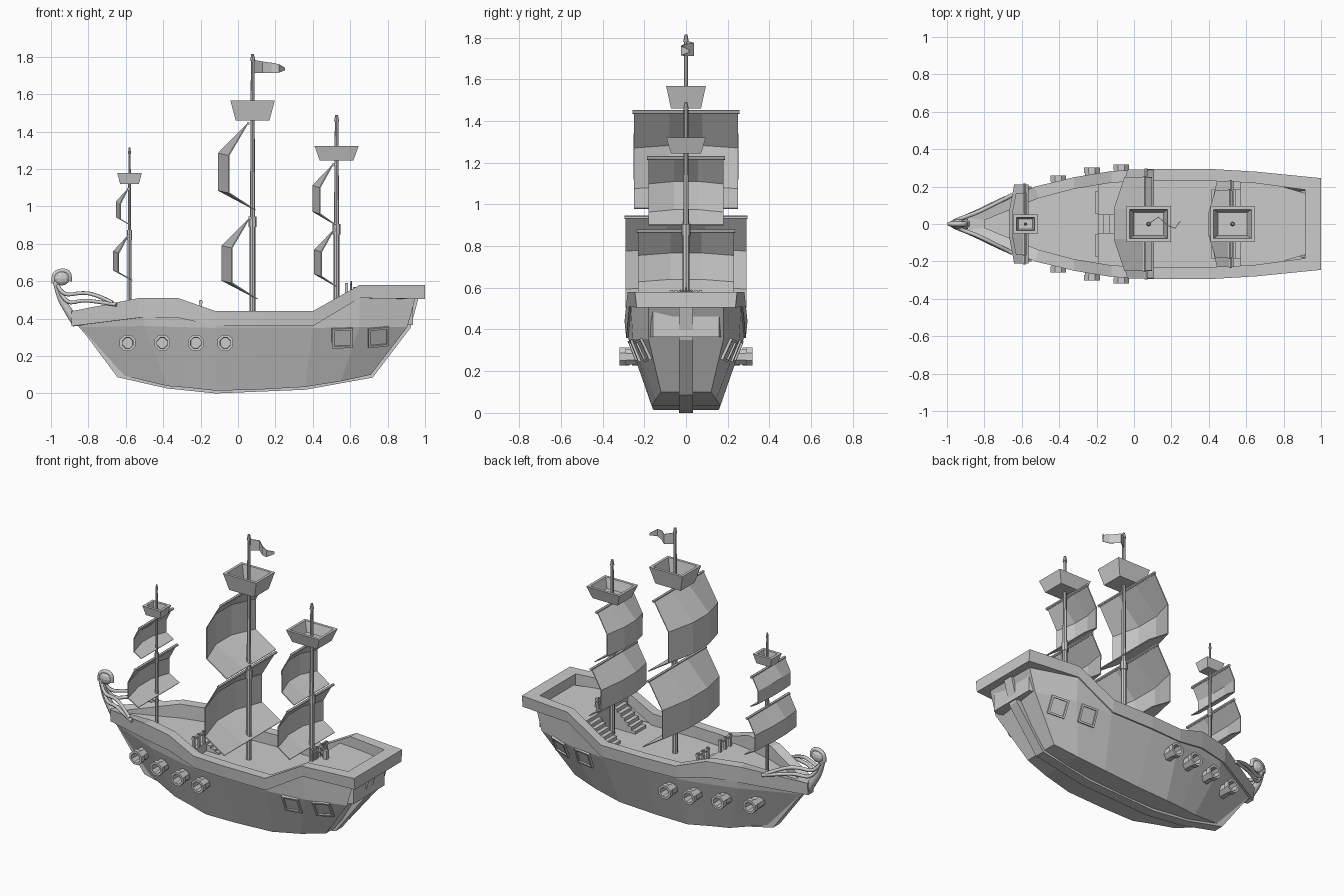
import bpy, bmesh, math
from mathutils import Vector, Matrix
from mathutils.bvhtree import BVHTree

if "Cube" in bpy.data.objects:
    bpy.data.objects.remove(bpy.data.objects["Cube"])


def finish(name, bm):
    bmesh.ops.recalc_face_normals(bm, faces=bm.faces)
    me = bpy.data.meshes.new(name)
    bm.to_mesh(me)
    bm.free()
    ob = bpy.data.objects.new(name, me)
    bpy.context.collection.objects.link(ob)
    return ob


def loft(name, rings, loop=False, ring_closed=True):
    """Skin equal-length rings; loop joins last to first, otherwise ends are capped."""
    bm = bmesh.new()
    vs = [[bm.verts.new(p) for p in r] for r in rings]
    n, m = len(vs), len(vs[0])
    for i in range(n if loop else n - 1):
        a, b = vs[i], vs[(i + 1) % n]
        for j in range(m if ring_closed else m - 1):
            k = (j + 1) % m
            bm.faces.new((a[j], a[k], b[k], b[j]))
    if not loop and m > 2:
        bm.faces.new(vs[0])
        bm.faces.new(vs[-1])
    return finish(name, bm)


def boxes(name, specs):
    """One object from boxes given as (x0, x1, y0, y1, z0, z1)."""
    bm = bmesh.new()
    for x0, x1, y0, y1, z0, z1 in specs:
        mat = Matrix.LocRotScale(Vector(((x0 + x1) / 2, (y0 + y1) / 2, (z0 + z1) / 2)), None,
                                 Vector((x1 - x0, y1 - y0, z1 - z0)))
        bmesh.ops.create_cube(bm, size=1, matrix=mat)
    return finish(name, bm)


def rod(name, a, b, r, r2=None, sides=8):
    a, b = Vector(a), Vector(b)
    d = b - a
    bm = bmesh.new()
    mat = Matrix.Translation((a + b) / 2) @ d.to_track_quat('Z', 'Y').to_matrix().to_4x4()
    bmesh.ops.create_cone(bm, cap_ends=True, segments=sides, radius1=r,
                          radius2=r if r2 is None else r2, depth=d.length, matrix=mat)
    return finish(name, bm)


def bar(name, pts, r, radii=None):
    cu = bpy.data.curves.new(name, 'CURVE')
    cu.dimensions = '3D'
    cu.bevel_depth = r
    cu.bevel_resolution = 1
    cu.use_fill_caps = True
    cu.resolution_u = 4
    sp = cu.splines.new('NURBS')
    sp.points.add(len(pts) - 1)
    for i, (q, p) in enumerate(zip(sp.points, pts)):
        q.co = (*p, 1)
        q.radius = radii[i] if radii else 1
    sp.use_endpoint_u = True
    sp.order_u = 3
    ob = bpy.data.objects.new(name, cu)
    bpy.context.collection.objects.link(ob)


# Hull shell: chine, waist and top edge at each station as (x, half width, z)
chine = [(-.63, .025, .1), (-.38, .10, .04), (-.26, .125, .03), (-.12, .155, .015),
         (.1, .16, .02), (.36, .165, .035), (.55, .145, .065), (.71, .12, .1)]
waist = [(-.85, .03, .355), (-.5, .185, .36), (-.31, .23, .355), (-.12, .265, .35),
         (.1, .275, .35), (.4, .275, .35), (.65, .255, .355), (.905, .18, .355)]
top = [(-.87, .03, .39), (-.5, .195, .42), (-.31, .235, .415), (-.12, .27, .37),
       (.1, .28, .37), (.4, .28, .37), (.65, .265, .52), (.95, .18, .515)]
rings = []
for b, m, t in zip(chine, waist, top):
    half = [t, m, b]
    rings.append(half + [(x, -y, z) for x, y, z in reversed(half)])
hull = loft("hull", rings, ring_closed=False)

# Keel strip from stem to sternpost
keel = [(-.885, .41), (-.645, .087), (-.38, .027), (-.12, .0), (.36, .02), (.72, .085), (.922, .35), (.965, .51)]
inner = [(-.84, .41), (-.61, .13), (-.37, .07), (-.12, .05), (.35, .07), (.69, .13), (.88, .36), (.92, .51)]
loft("keel", [[(x, -.033, z), (x, .033, z), (u, .033, w), (u, -.033, w)]
              for (x, z), (u, w) in zip(keel, inner)])

# Bulwark ring around the deck: x, outer half width, bottom z, top z, inner x
rail = [(-.89, .035, .36, .44, -.8), (-.53, .2, .405, .51, -.51), (-.32, .25, .405, .51, -.32),
        (-.12, .283, .36, .44, -.12), (.1, .295, .36, .44, .1), (.4, .295, .36, .44, .4),
        (.65, .28, .51, .58, .65), (1, .245, .505, .58, .915)]


def rail_ring(x, y, z0, z1, xi, s):
    yi = max(y - .062, .02)
    return [(x, s * (y - .008), z0), (x, s * y, z1), (xi, s * yi, z1), (xi, s * yi, z0)]


loft("bulwark", [rail_ring(*r, 1) for r in rail] + [rail_ring(*r, -1) for r in reversed(rail)], loop=True)


# Decks follow the hull outline
def half_width(x):
    for (x0, y0, _), (x1, y1, _) in zip(top, top[1:]):
        if x <= x1:
            return y0 + (y1 - y0) * (x - x0) / (x1 - x0)


def deck(name, xs, z, depth):
    loft(name, [[(x, s * max(half_width(x) - .025, .01), h) for s, h in
                 ((1, z), (1, z - depth), (-1, z - depth), (-1, z))] for x in xs])


deck("fore_deck", (-.84, -.5, -.31, -.19), .42, .06)
deck("main_deck", (-.25, -.12, .1, .4, .6), .365, .02)
deck("quarter_deck", (.57, .65, .935), .515, .15)

# Stairs between decks
boxes("fore_stairs", [(-.19, -.19 + .03 * i, -.05, .05, .36, .42 - .015 * i) for i in range(1, 4)])
for s, side in ((1, "left"), (-1, "right")):
    y0, y1 = sorted((s * .075, s * .185))
    boxes(side + "_aft_stairs", [(.57 - .026 * i, .57, y0, y1, .36, .515 - .022 * i) for i in range(1, 7)])
    # Railings at the deck breaks
    for x, z, ya, yb, nm in ((-.2, .42, .065, .165, "fore"), (.58, .51, .025, .07, "aft")):
        bits = [(x - .007, x + .007, s * y - .007, s * y + .007, z, z + .08) for y in (ya, (ya + yb) / 2, yb)]
        a, b = sorted((s * ya, s * yb))
        bits.append((x - .009, x + .009, a - .01, b + .01, z + .06, z + .073))
        boxes(side + "_" + nm + "_railing", bits)

# Steering wheel on its post
boxes("wheel_post", [(.615, .64, -.012, .012, .51, .57)])
bpy.ops.mesh.primitive_torus_add(major_segments=8, minor_segments=4, major_radius=.027, minor_radius=.005,
                                 location=(.605, 0, .56), rotation=(0, math.pi / 2, 0))
bpy.context.object.name = "wheel_rim"
for i in range(4):
    d = Vector((0, math.cos(i * math.pi / 4), math.sin(i * math.pi / 4))) * .042
    c = Vector((.605, 0, .56))
    rod("wheel_spoke", c - d, c + d, .004, sides=4)


# Masts with collar and knob
def mast(name, x, z0, z1, r, joint):
    rod(name + "_lower", (x, 0, z0), (x, 0, joint), r * 1.15)
    rod(name + "_upper", (x, 0, joint), (x, 0, z1 - .01), r, r * .65)
    rod(name + "_collar", (x, 0, joint - .03), (x, 0, joint + .025), r * 1.5)
    rod(name + "_knob", (x, 0, z1 - .035), (x, 0, z1), r * .95, r * .5)


# Crow's nest: flared open box
def nest(name, x, z0, z1, a, b, taper=.76):
    def sq(k, z, off=0):
        return [(x + i * (a * k - off), j * (b * k - off), z) for i, j in ((1, 1), (-1, 1), (-1, -1), (1, -1))]
    loft(name, [sq(taper, z0), sq(1, z1), sq(1, z1, .017), sq(taper, z0 + .015, .012)])


# Sail: three by three bulging panels hung from a spar
def sail(name, x, z, h, half, bulge, foot):
    prof = [(0, 0), (-1, .34), (-1, .77), (None, 1)]
    rows = []
    for k, f in prof:
        row = []
        for y in (-1, -.32, .32, 1):
            edge = abs(y) == 1
            dx = foot if k is None else k * bulge * (.64 if edge else 1)
            row.append((x + dx, y * half, z - h * f + (.012 * k if edge and k else 0)))
        rows.append(row)
    bm = bmesh.new()
    vs = [[bm.verts.new(p) for p in r] for r in rows]
    for a, b in zip(vs, vs[1:]):
        for j in range(3):
            bm.faces.new((a[j], a[j + 1], b[j + 1], b[j]))
    md = finish(name, bm).modifiers.new("thickness", 'SOLIDIFY')
    md.thickness = .006
    md.offset = 0
    rod(name + "_spar", (x + .005, -half - .006, z + .003), (x + .005, half + .006, z + .003), .009, sides=6)


mast("main_mast", .078, .36, 1.815, .014, .92)
mast("aft_mast", .527, .36, 1.49, .014, .88)
mast("fore_mast", -.58, .41, 1.315, .009, .85)
nest("main_nest", .078, 1.46, 1.567, .119, .095)
nest("aft_nest", .527, 1.245, 1.322, .118, .095)
nest("fore_nest", -.58, 1.12, 1.18, .066, .052)
sail("main_upper_sail", .05, 1.44, .46, .25, .155, .045)
sail("main_lower_sail", .06, .935, .43, .29, .145, .045)
sail("aft_upper_sail", .505, 1.22, .32, .18, .105, .02)
sail("aft_lower_sail", .51, .87, .3, .23, .1, .02)
sail("fore_upper_sail", -.59, 1.09, .19, .165, .06, .015)
sail("fore_lower_sail", -.59, .84, .235, .21, .075, .025)

# Waving flag
flag = loft("flag", [[(x, y, a), (x, y, b)] for x, y, a, b in
                     ((.08, 0, 1.785, 1.712), (.13, .035, 1.775, 1.712), (.18, -.01, 1.768, 1.712),
                      (.22, -.025, 1.76, 1.715), (.25, .015, 1.742, 1.728))], ring_closed=False)
flag.modifiers.new("thickness", 'SOLIDIFY').thickness = .004

# Gun barrels: hollow octagonal tubes
for s in (1, -1):
    for x, y in ((-.59, .2), (-.405, .258), (-.225, .302), (-.068, .318)):
        def circ(r, yy):
            return [(x + r * math.cos(t), s * yy, .27 + r * math.sin(t))
                    for t in [math.tau * (i + .5) / 8 for i in range(8)]]
        loft("gun_barrel", [circ(.04, y - .11), circ(.04, y - .03), circ(.046, y - .03), circ(.046, y),
                            circ(.031, y), circ(.029, y - .06)])

# Stern windows: framed panes lying on the hull side
hb = bmesh.new()
hb.from_mesh(hull.data)
tree = BVHTree.FromBMesh(hb)
for s in (1, -1):
    for x, z in ((.557, .298), (.75, .303)):
        p, n, _, _ = tree.ray_cast(Vector((x, s, z)), Vector((0, -s, 0)))
        n = n if n.y * s > 0 else -n
        u = Vector((1, 0, 0))
        u = (u - n * u.dot(n)).normalized()
        v = n.cross(u)

        def square(r, out):
            return [p + u * r * i + v * r * j + n * out for i, j in ((1, 1), (-1, 1), (-1, -1), (1, -1))]
        loft("stern_window", [square(.056, -.012), square(.056, .012), square(.044, .012), square(.044, .003)])
hb.free()

# Figurehead: scrolled head on a stem with sweeping side bars
bpy.ops.mesh.primitive_uv_sphere_add(segments=10, ring_count=6, radius=1, location=(-.943, 0, .615))
bpy.context.object.name = "figurehead"
bpy.context.object.scale = (.046, .026, .038)
bar("figurehead_scroll", [(-.9, 0, .6), (-.895, 0, .65), (-.95, 0, .66), (-.99, 0, .635), (-.985, 0, .59)], .013)
bar("figurehead_stem", [(-.86, 0, .37), (-.92, 0, .46), (-.955, 0, .52), (-.978, 0, .6)], .022, [1.3, 1.1, .9, .7])
for s in (1, -1):
    bar("upper_beak_bar", [(-.965, s * .012, .58), (-.94, s * .025, .52), (-.84, s * .06, .54),
                           (-.76, s * .1, .53), (-.67, s * .145, .485)], .011)
    bar("lower_beak_bar", [(-.955, s * .012, .55), (-.92, s * .03, .475), (-.83, s * .07, .5),
                           (-.75, s * .11, .49), (-.65, s * .155, .475)], .011)
